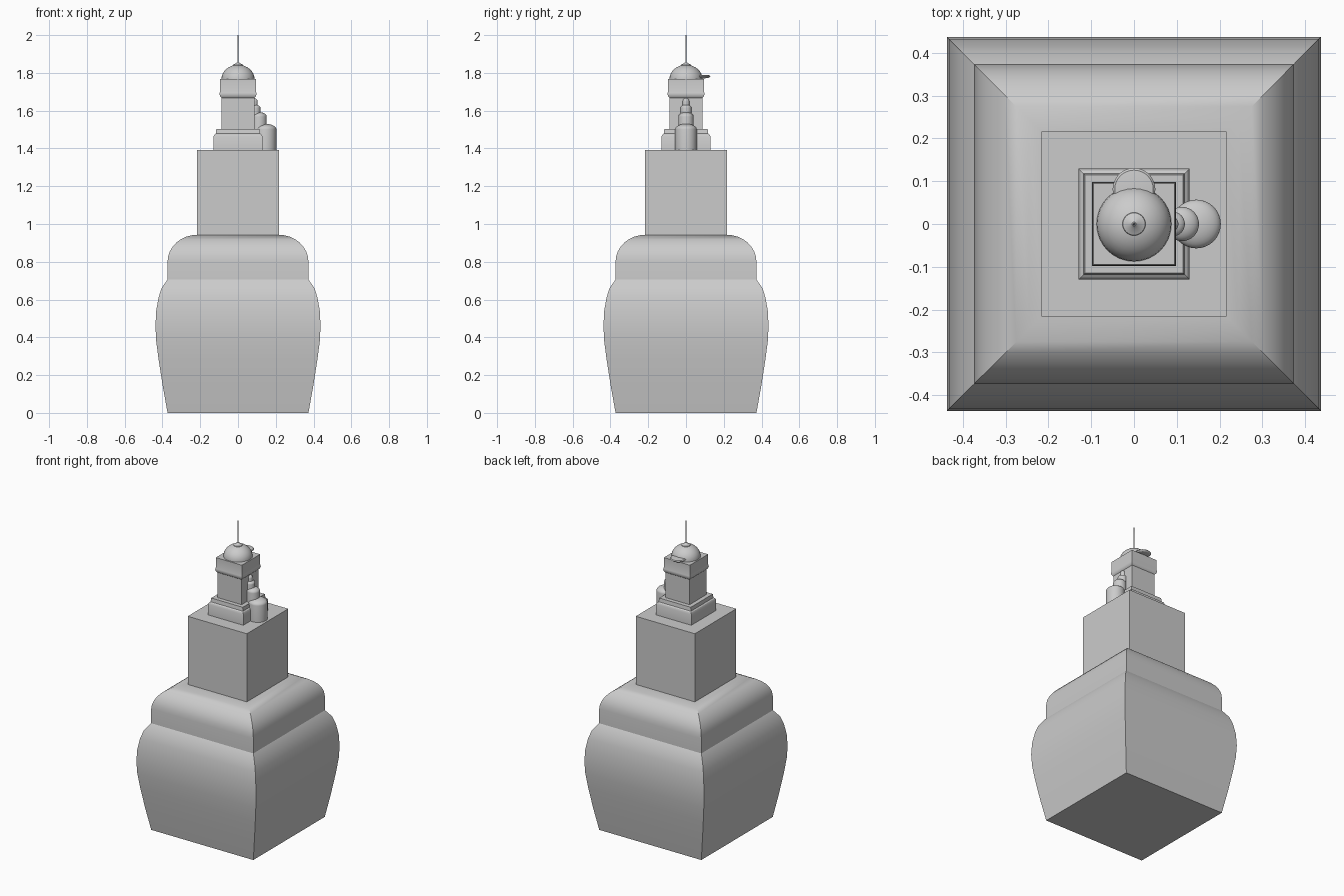
import bpy, bmesh, math

if "Cube" in bpy.data.objects:
    bpy.data.objects.remove(bpy.data.objects["Cube"])


def lathe(name, profile, sides=32, centre=(0, 0, 0)):
    """Stack rings (radius, z); with sides=4 the radius is the half width."""
    square = sides == 4
    grow = math.sqrt(2) if square else 1
    turn = math.pi / 4 if square else 0
    bm = bmesh.new()
    rings = []
    for r, z in profile:
        rings.append([bm.verts.new((r * grow * math.cos(turn + math.tau * i / sides),
                                    r * grow * math.sin(turn + math.tau * i / sides), z))
                      for i in range(sides)])
    for a, b in zip(rings, rings[1:]):
        for i in range(sides):
            j = (i + 1) % sides
            bm.faces.new((a[i], a[j], b[j], b[i]))
    bm.faces.new(rings[0][::-1])
    bm.faces.new(rings[-1])
    mesh = bpy.data.meshes.new(name)
    bm.to_mesh(mesh)
    bm.free()
    obj = bpy.data.objects.new(name, mesh)
    obj.location = centre
    bpy.context.collection.objects.link(obj)
    bpy.ops.object.select_all(action='DESELECT')
    obj.select_set(True)
    bpy.context.view_layer.objects.active = obj
    bpy.ops.object.shade_smooth_by_angle(angle=math.radians(30))
    return obj


def dome(r, base, height, tip=0.002, steps=8):
    """Quarter-ellipse profile ending in a tiny flat tip."""
    pts = [(r * math.cos(math.pi / 2 * i / steps),
            base + height * math.sin(math.pi / 2 * i / steps)) for i in range(steps)]
    return pts + [(tip, base + height)]


# Bulging square base with shoulder
lower = [(0.373, 0), (0.398, 0.14), (0.420, 0.28), (0.433, 0.38), (0.437, 0.46),
         (0.433, 0.54), (0.421, 0.61), (0.405, 0.66), (0.374, 0.705), (0.373, 0.80)]
shoulder = [(0.215 + 0.158 * math.cos(math.pi / 2 * i / 8),
             0.80 + 0.143 * math.sin(math.pi / 2 * i / 8)) for i in range(1, 9)]
lathe("bulging_base", lower + shoulder, 4)

# Plain block
lathe("middle_block", [(0.216, 0.93), (0.216, 1.393)], 4)

# Stepped plinth
lathe("stepped_plinth", [(0.13, 1.39), (0.13, 1.462), (0.125, 1.473),
                         (0.118, 1.478), (0.115, 1.502)], 4)

# Square tower with moulded band and cornice
lathe("tower", [(0.088, 1.50), (0.088, 1.668), (0.094, 1.674), (0.098, 1.686),
                (0.097, 1.695), (0.093, 1.704), (0.093, 1.75), (0.098, 1.768)][:5]
      + [(0.095, 1.702), (0.095, 1.767)], 4)

# Dome, finial collar and spire
lathe("dome", [(0.0875, 1.76)] + dome(0.0875, 1.767, 0.076))
lathe("finial_collar", [(0.028, 1.835), (0.026, 1.843), (0.012, 1.85), (0.005, 1.857)], 24)
lathe("spire", [(0.004, 1.85), (0.0015, 2.0)], 12)

# Thin rounded visor at the back of the dome
lathe("visor", [(0.02, 1.771), (0.042, 1.775), (0.05, 1.782),
                (0.045, 1.787), (0.02, 1.79)], 32, (0, 0.081, 0))

# Stepped round turret leaning against the right side
for name, x, r, base, wall, top in (
        ("turret_bottom", 0.146, 0.057, 1.39, 1.502, 1.530),
        ("turret_middle", 0.112, 0.040, 1.39, 1.568, 1.592),
        ("turret_upper", 0.090, 0.029, 1.50, 1.615, 1.632),
        ("turret_cap", 0.086, 0.018, 1.55, 1.648, 1.666)):
    lathe(name, [(r, base)] + dome(r, wall, top - wall), 32, (x, 0, 0))
